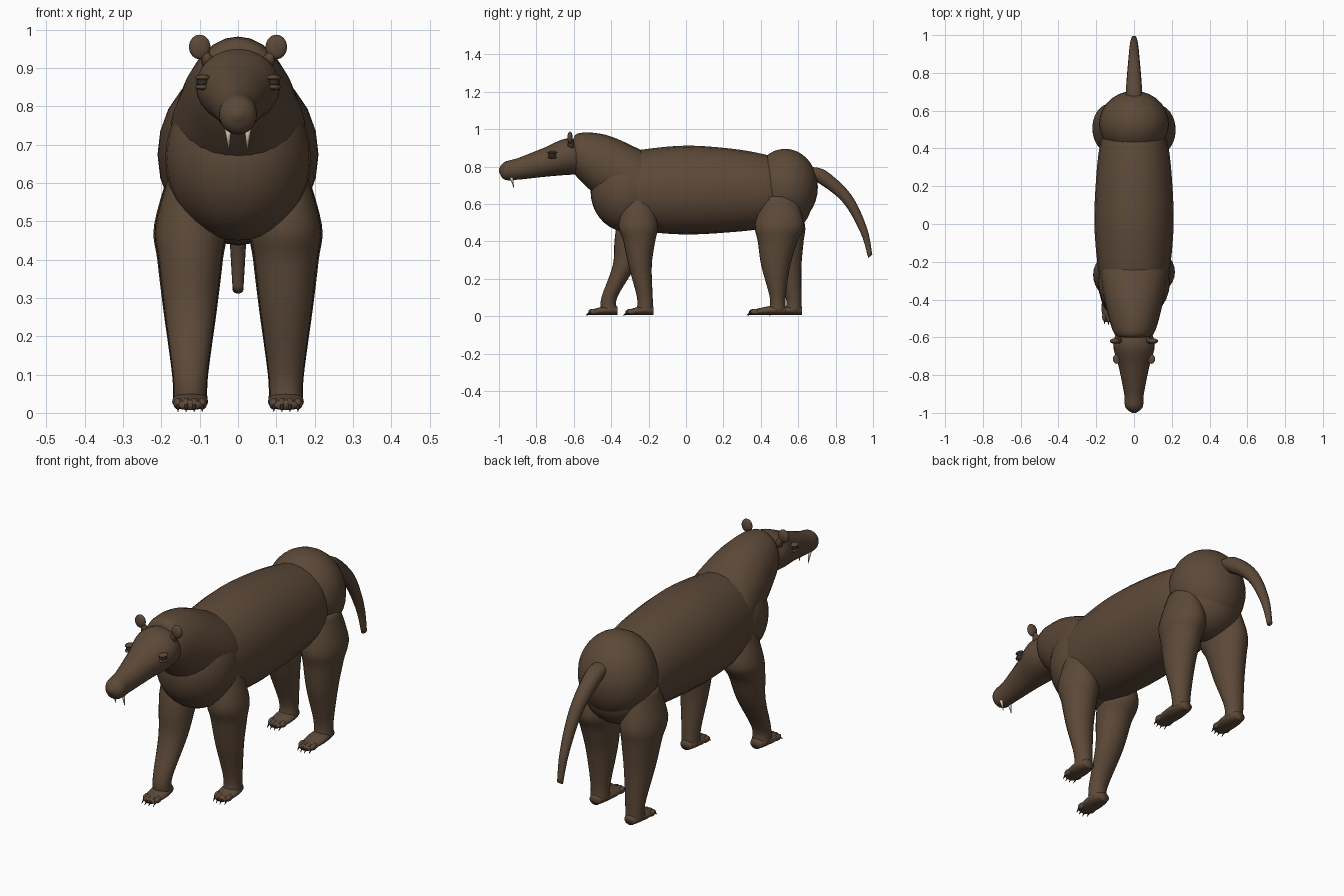
import bpy, bmesh, math
from mathutils import Vector

if "Cube" in bpy.data.objects:
    bpy.data.objects.remove(bpy.data.objects["Cube"], do_unlink=True)


def material(name, red, green, blue):
    mat = bpy.data.materials.new(name)
    mat.use_nodes = True
    mat.diffuse_color = (red, green, blue, 1)
    shader = mat.node_tree.nodes["Principled BSDF"]
    shader.inputs["Base Color"].default_value = mat.diffuse_color
    return mat


FUR = material("brown fur", .108, .067, .04)
IVORY = material("ivory", .62, .56, .4)
DARK = material("dark claw", .035, .025, .018)


def finish(name, bm, mat):
    bmesh.ops.recalc_face_normals(bm, faces=bm.faces)
    for face in bm.faces:
        face.smooth = True
    mesh = bpy.data.meshes.new(name)
    bm.to_mesh(mesh)
    bm.free()
    mesh.materials.append(mat)
    part = bpy.data.objects.new(name, mesh)
    bpy.context.collection.objects.link(part)


def blend(before, start, end, after, t):
    """Smooth curve from start to end, steered by the neighbouring values."""
    slope_in, slope_out = (end - before) / 2, (after - start) / 2
    rise = end - start
    return (start + t * slope_in + t * t * (3 * rise - 2 * slope_in - slope_out)
            + t ** 3 * (slope_in + slope_out - 2 * rise))


def resample(rows, steps=5):
    padded = [rows[0], *rows, rows[-1]]
    smooth = []
    for group in zip(padded, padded[1:], padded[2:], padded[3:]):
        for step in range(steps):
            smooth.append([blend(*values, step / steps) for values in zip(*group)])
    return smooth + [rows[-1]]


def loft(name, rows, place, segments=24):
    """Skin a tube through rings; place(row, cos, sin) sets each vertex."""
    bm = bmesh.new()
    angles = [math.tau * k / segments for k in range(segments)]
    rings = [[bm.verts.new(place(row, math.cos(a), math.sin(a))) for a in angles]
             for row in resample(rows)]
    for lower, upper in zip(rings, rings[1:]):
        for k in range(segments):
            bm.faces.new((lower[k - 1], lower[k], upper[k], upper[k - 1]))
    bm.faces.new(rings[0])
    bm.faces.new(rings[-1])
    finish(name, bm, FUR)


def lengthwise(row, c, s):
    y, bottom, top, half_width = row
    return half_width * c, y, (bottom + top + s * (top - bottom)) / 2


def ball(name, centre, size, mat=FUR):
    bm = bmesh.new()
    bmesh.ops.create_uvsphere(bm, u_segments=28, v_segments=18, radius=1)
    for vert in bm.verts:
        vert.co = Vector(centre) + vert.co * Vector(size)
    finish(name, bm, mat)


def spike(name, base, tip, radius, mat):
    bm = bmesh.new()
    base, tip = Vector(base), Vector(tip)
    axis = tip - base
    bmesh.ops.create_cone(bm, segments=10, radius1=radius, radius2=radius / 10,
                          depth=axis.length, cap_ends=True)
    turn = axis.to_track_quat('Z', 'Y')
    for vert in bm.verts:
        vert.co = (base + tip) / 2 + turn @ vert.co
    finish(name, bm, mat)


# Trunk: rows give y, bottom, top, half width
loft("torso", [(-.3, .48, .87, .17), (-.24, .455, .89, .19), (0, .437, .912, .21),
               (.25, .45, .895, .2), (.42, .47, .865, .18), (.5, .5, .84, .15)], lengthwise)
ball("chest", (0, -.31, .665), (.19, .2, .215))
ball("rump", (0, .53, .69), (.185, .175, .205))
ball("underside", (0, .52, .6), (.165, .15, .15))
loft("neck", [(-.18, .52, .85, .15), (-.25, .53, .893, .18), (-.43, .61, .97, .15),
              (-.58, .74, .977, .105), (-.605, .8, .92, .05)], lengthwise)

# Long tapered head with a rounded muzzle
loft("head", [(-.54, .76, .93, .08), (-.64, .755, .95, .11), (-.76, .745, .9, .08),
              (-.9, .73, .845, .052), (-.97, .73, .825, .046), (-1, .77, .79, .01)], lengthwise)

# Tail: rows give y, z, radius along a drooping path
loft("tail", [(.64, .775, .04), (.72, .75, .042), (.86, .63, .031), (.95, .46, .022),
              (.985, .32, .014)],
     lambda row, c, s: (row[2] * c, row[0] + row[2] * s * .8, row[1] + row[2] * s * .6), segments=14)

# Paired features of the face
for side, label in ((1, "left"), (-1, "right")):
    ball(label + "_ear", (side * .1, -.62, .955), (.028, .014, .032))
    spike(label + "_ear_stalk", (side * .07, -.615, .9), (side * .1, -.62, .965), .024, FUR)
    ball(label + "_eye", (side * .092, -.715, .862), (.016, .019, .013), DARK)
    for lid, height in (("upper", .875), ("lower", .85)):
        ball(f"{label}_{lid}_lid", (side * .092, -.715, height), (.02, .025, .008))
    spike(label + "_tusk", (side * .026, -.935, .75), (side * .024, -.92, .685), .01, IVORY)

# Shared leg shape, hip to ankle: height, half depth, half width
LEG_SHAPE = [(.64, .07, .05), (.49, .105, .09), (.4, .085, .082), (.27, .062, .067),
             (.1, .042, .045), (.03, .045, .043)]


def leg(label, side, hip, knee, ankle, toe, bulk):
    x = side * .125
    # Muscular upper part grows with bulk; the path runs hip, knee, ankle
    path = (hip, hip, (hip + knee) / 2, knee, ankle, ankle)
    rows = [(z, y, depth * bulk if z > .2 else depth, width * bulk ** .2)
            for (z, depth, width), y in zip(LEG_SHAPE, path)]
    loft(label + "_leg", rows, lambda row, c, s: (x + row[3] * c, row[1] + row[2] * s, row[0]))

    # Foot: domed over the instep, flat underneath
    heel = ankle + .045
    foot_rows = []
    for k in range(7):
        t = k / 6
        swell = math.sin(math.pi * (.12 + .76 * t)) ** .5
        foot_rows.append((toe + (heel - toe) * t, .007, .025 + (.01 + .035 * t) * swell, .047 * swell))
    loft(label + "_foot", foot_rows,
         lambda row, c, s: (x + row[3] * c, *lengthwise(row, c, s)[1:]))

    # Four toes, each with a claw
    for k in range(4):
        offset = k - 1.5
        claw_x, front = x + offset * .021, toe + abs(offset) * .007
        ball(f"{label}_toe_{k}", (claw_x, front + .018, .024), (.012, .024, .015))
        spike(f"{label}_claw_{k}", (claw_x, front + .006, .025), (claw_x, front - .02, .003), .007, DARK)


leg("left_front", 1, hip=-.255, knee=-.245, ankle=-.22, toe=-.32, bulk=1)
leg("right_front", -1, hip=-.265, knee=-.33, ankle=-.41, toe=-.52, bulk=1)
leg("left_hind", 1, hip=.5, knee=.48, ankle=.49, toe=.34, bulk=1.25)
leg("right_hind", -1, hip=.505, knee=.54, ankle=.575, toe=.46, bulk=1.25)
